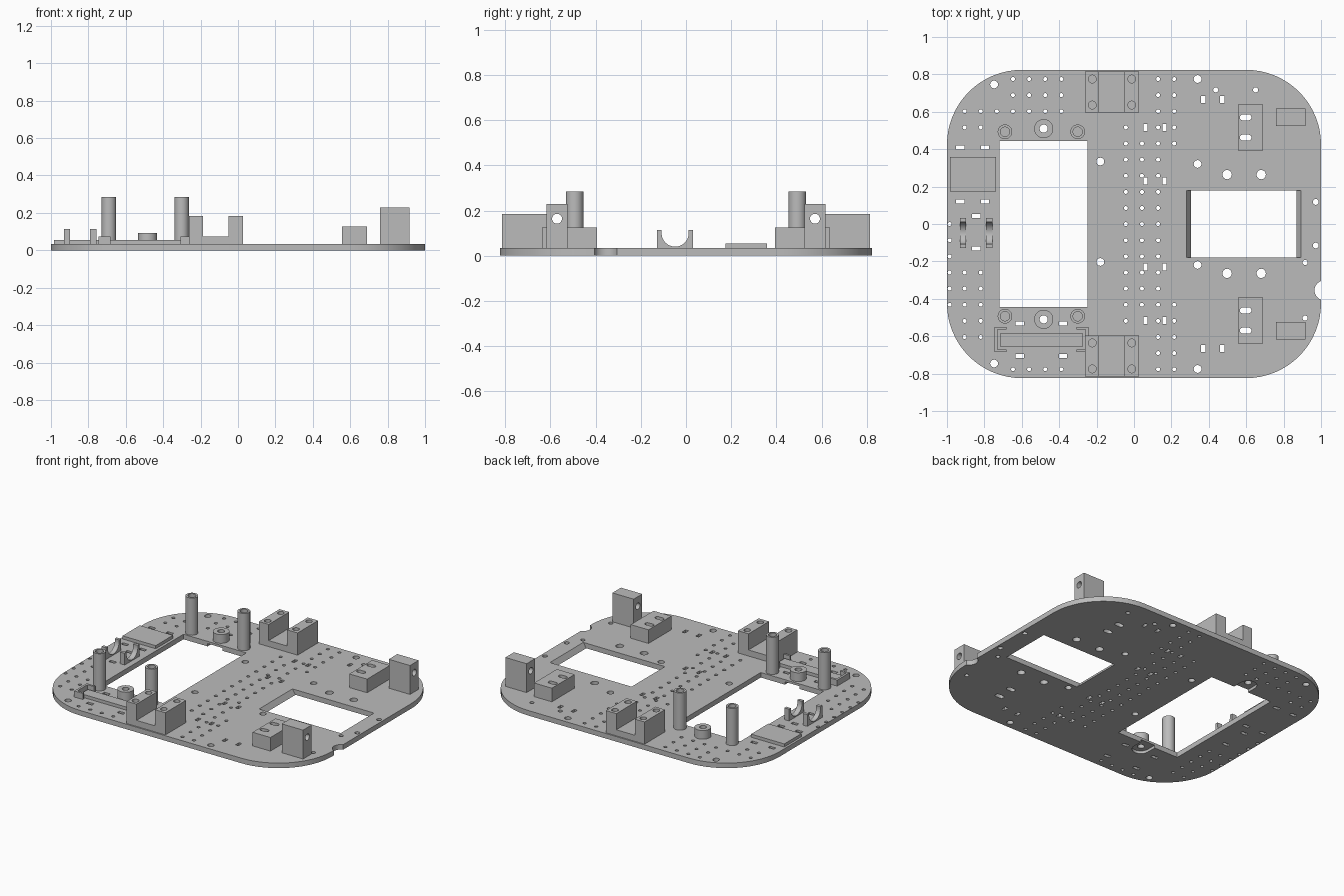
import bpy, bmesh
from math import sin, cos, radians
from mathutils import Vector
from mathutils.geometry import delaunay_2d_cdt

default_cube = bpy.data.objects.get("Cube")
if default_cube:
    bpy.data.objects.remove(default_cube, do_unlink=True)

grey = bpy.data.materials.new("plain grey plastic")
grey.use_nodes = True
grey.diffuse_color = (0.5, 0.5, 0.5, 1)
for node in grey.node_tree.nodes:
    if node.type == 'BSDF_PRINCIPLED':
        node.inputs["Base Color"].default_value = grey.diffuse_color

THICK = 0.034
RECESS = 0.019
parts = []


def arc(x, y, r, start, end, steps):
    angles = [radians(start + (end - start) * i / steps) for i in range(steps + 1)]
    return [(x + r * cos(a), y + r * sin(a)) for a in angles]


def circle(x, y, r, sides=16):
    return arc(x, y, r, 0, 360, sides)[:-1]


def rect(x0, x1, y0, y1):
    return [(x0, y0), (x1, y0), (x1, y1), (x0, y1)]


def slot(x, y, half_w, half_h):
    return rect(x - half_w, x + half_w, y - half_h, y + half_h)


def long_hole(x, y, half_length, r):
    d = half_length - r
    return arc(x + d, y, r, -90, 90, 8) + arc(x - d, y, r, 90, 270, 8)


def prism(name, outline, low, high, holes=(), axis='z'):
    """Extrude a flat outline with holes along an axis."""
    points, loops = [], []
    for loop in [outline, *holes]:
        loops.append(list(range(len(points), len(points) + len(loop))))
        points += [Vector(p) for p in loop]
    flat, _, tris = delaunay_2d_cdt(points, [], loops, 2, 1e-6)[:3]
    place = {'z': lambda a, b, c: (a, b, c),
             'x': lambda a, b, c: (c, a, b),
             'y': lambda a, b, c: (a, c, b)}[axis]
    bm = bmesh.new()
    bottom = [bm.verts.new(place(p[0], p[1], low)) for p in flat]
    top = [bm.verts.new(place(p[0], p[1], high)) for p in flat]
    sides = set()
    for t in tris:
        bm.faces.new([top[i] for i in t])
        bm.faces.new([bottom[i] for i in reversed(t)])
        sides.update((t[i - 1], t[i]) for i in range(len(t)))
    for a, b in sides:
        if (b, a) not in sides:
            bm.faces.new((bottom[a], bottom[b], top[b], top[a]))
    bmesh.ops.recalc_face_normals(bm, faces=bm.faces[:])
    mesh = bpy.data.meshes.new(name)
    bm.to_mesh(mesh)
    bm.free()
    mesh.materials.append(grey)
    obj = bpy.data.objects.new(name, mesh)
    bpy.context.collection.objects.link(obj)
    parts.append(obj)
    return obj


# Plate outline with rounded corners and an edge notch
cx, cy, corner = 0.6, 0.424, 0.4
outline = (arc(cx, -cy, corner, -90, 0, 16)
           + arc(1.018, -0.355, 0.053, 250, 110, 12)
           + arc(cx, cy, corner, 0, 90, 16)
           + arc(-cx, cy, corner, 90, 180, 16)
           + arc(-cx, -cy, corner, 180, 270, 16))

# Regular grid of pin holes: column -> rows
rows = {0: [*range(5), *range(14, 19)], 1: range(19), 2: range(4, 15), 3: range(3, 16),
        11: [2], 12: [2, 3, *range(12, 17)], 13: [2, 3, *range(12, 17)], 14: range(9, 15)}
for col in range(7, 11):
    rows[col] = [0, 1, 2, 18]
pitch = 0.0862
holes = [circle(max(0.215 - pitch * c, -0.986), 0.775 - pitch * r, 0.011, 10)
         for c, rs in rows.items() for r in rs]

# Screw holes
for s in (1, -1):
    for x, y, r in ((-0.748, 0.746, 0.021), (0.34, 0.775, 0.021),
                    (0.498, 0.264, 0.025), (0.68, 0.264, 0.025)):
        holes.append(circle(x, y * s, r))
for x, y, r in ((-0.18, 0.334, 0.021), (-0.18, -0.203, 0.021), (0.34, 0.321, 0.021),
                (0.34, -0.219, 0.021), (0.437, 0.717, 0.014), (0.65, 0.717, 0.014),
                (0.972, 0.118, 0.016), (0.972, -0.115, 0.016),
                (0.915, -0.206, 0.014), (0.915, -0.503, 0.014)):
    holes.append(circle(x, y, r, 12))

# Strap slots
long, short = 0.022, 0.011
for s in (1, -1):
    for x, y in ((0.062, 0.516), (0.164, 0.516), (0.062, 0.23), (0.164, 0.23),
                 (0.37, 0.666), (0.472, 0.666)):
        holes.append(slot(x, y * s, short, 0.019))
for x in (-0.929, -0.796):
    holes += [slot(x, y, long, short) for y in (0.409, 0.12)]
holes += [slot(-0.844, y, long, short) for y in (0.043, -0.131)]
for x in (-0.611, -0.379):
    holes += [slot(x, y, long, short) for y in (-0.532, -0.706)]

# Slots that also run through the low blocks
block_slots = {s: [long_hole(0.597, y * s, 0.031, 0.016) for y in (0.57, 0.462)] for s in (1, -1)}
holes += block_slots[1] + block_slots[-1]
holes.append(rect(0.282, 0.892, -0.178, 0.178))

# Large window; the lower layer adds nut recesses that open into it
x0, x1, wy = -0.718, -0.248, 0.444
boss_x, boss_y, nut = -0.483, 0.51, 0.055
window = rect(x0, x1, -wy, wy)
recessed = ([(x0, -wy), (boss_x - nut, -wy)]
            + arc(boss_x, -boss_y, nut, 180, 360, 12)
            + [(boss_x + nut, -wy), (x1, -wy), (x1, wy), (boss_x + nut, wy)]
            + arc(boss_x, boss_y, nut, 0, 180, 12)
            + [(boss_x - nut, wy), (x0, wy)])
boss_holes = {s: circle(boss_x, boss_y * s, 0.022) for s in (1, -1)}
prism("plate_lower", outline, 0, RECESS, holes + [recessed])
prism("plate_upper", outline, RECESS, THICK, holes + [window, *boss_holes.values()])

# Sloped ends of the small window
for name, wide, narrow in (("window_slope_left", 0.892, 0.87),
                           ("window_slope_right", 0.282, 0.305)):
    prism(name, [(wide, 0), (narrow, 0), (wide, THICK)], -0.178, 0.178, axis='y')

for s, side in ((1, "back"), (-1, "front")):
    # Hollow posts and boss
    for i, x in enumerate((-0.69, -0.301)):
        y = 0.493 * s
        prism(f"{side}_post_{i + 1}", circle(x, y, 0.039, 28), THICK, 0.285,
              [circle(x, y, 0.025, 28)])
    prism(f"{side}_boss", circle(boss_x, boss_y * s, 0.051, 28), THICK, 0.093, [boss_holes[s]])

    # Saddle mount with two drilled uprights
    ya, yb = sorted((0.596 * s, 0.815 * s))
    prism(f"{side}_mount_base", rect(-0.261, 0.028, ya, yb), THICK, 0.075)
    for i, (xa, xb, hx) in enumerate(((-0.261, -0.188, -0.223), (-0.05, 0.028, -0.012))):
        prism(f"{side}_mount_upright_{i + 1}", rect(xa, xb, ya, yb), 0.075, 0.184,
              [circle(hx, y * s, 0.021) for y in (0.775, 0.636)])

    # Low slotted block and tall cross-drilled block
    ya, yb = sorted((0.394 * s, 0.638 * s))
    prism(f"{side}_low_block", rect(0.556, 0.689, ya, yb), THICK, 0.126, block_slots[s])
    ya, yb = sorted((0.525 * s, 0.617 * s))
    prism(f"{side}_tall_block", rect(ya, yb, THICK, 0.229), 0.759, 0.918,
          [circle(0.571 * s, 0.164, 0.022, 20)], axis='x')

# Cradle clips
cradle = ([(-0.128, THICK), (0.032, THICK), (0.032, 0.113), (0.012, 0.113)]
          + arc(-0.048, 0.1, 0.06, 0, -180, 20) + [(-0.108, 0.113), (-0.128, 0.113)])
for i, (xa, xb) in enumerate(((-0.929, -0.897), (-0.792, -0.757))):
    prism(f"cradle_clip_{i + 1}", cradle, xa, xb, axis='x')

# Raised pad, strip and the corner brackets around the strip
prism("raised_pad", rect(-0.985, -0.737, 0.174, 0.358), THICK, 0.055)
prism("raised_strip", rect(-0.713, -0.276, -0.658, -0.583), THICK, 0.055)
mid = -0.494
for s, side in ((1, "left"), (-1, "right")):
    bracket = [(0.187, -0.55), (0.251, -0.55), (0.251, -0.684), (0.187, -0.684),
               (0.187, -0.67), (0.236, -0.67), (0.236, -0.564), (0.187, -0.564)]
    prism(f"{side}_bracket", [(mid + x * s, y) for x, y in bracket], THICK, 0.075)

# Smooth round walls, sharp corners
bpy.ops.object.select_all(action='DESELECT')
for obj in parts:
    obj.select_set(True)
bpy.context.view_layer.objects.active = parts[0]
bpy.ops.object.shade_smooth_by_angle(angle=radians(40))
